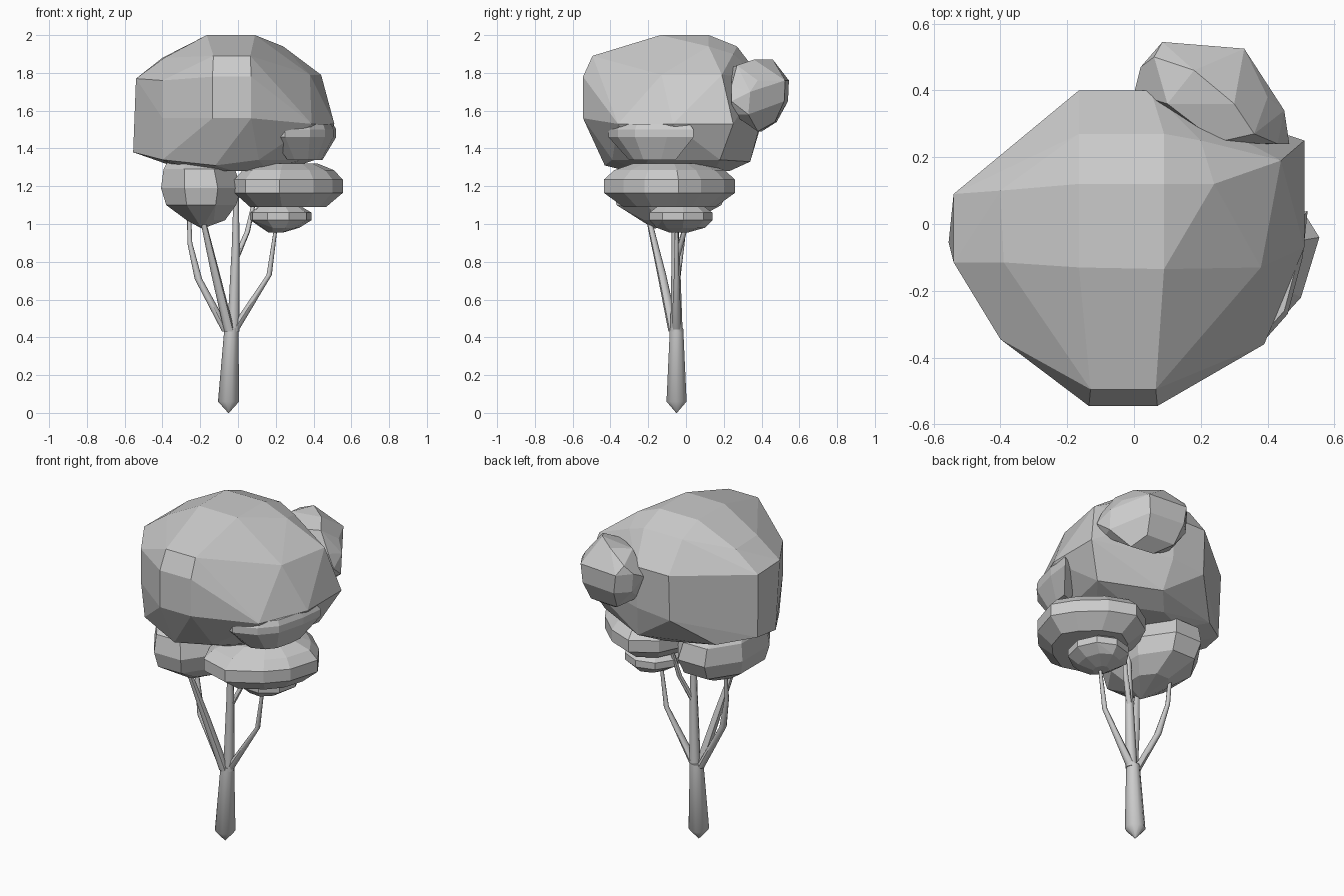
import bpy, bmesh, math


def finish(name, bm):
    bmesh.ops.recalc_face_normals(bm, faces=bm.faces)
    me = bpy.data.meshes.new(name)
    bm.to_mesh(me)
    bm.free()
    ob = bpy.data.objects.new(name, me)
    bpy.context.collection.objects.link(ob)
    return ob


def hull(name, pts, flatten=6):
    """Faceted convex foliage clump; nearly flat triangles are merged."""
    bm = bmesh.new()
    for p in pts:
        bm.verts.new(p)
    res = bmesh.ops.convex_hull(bm, input=bm.verts)
    junk = [g for g in res["geom_interior"] if isinstance(g, bmesh.types.BMVert)]
    bmesh.ops.delete(bm, geom=junk, context='VERTS')
    bmesh.ops.dissolve_limit(bm, angle_limit=math.radians(flatten),
                             verts=bm.verts, edges=bm.edges)
    return finish(name, bm)


def rings(levels, sides, turn=0.0):
    """Points of stacked ellipses: (x, y, z, rx, ry)."""
    out = []
    for x, y, z, rx, ry in levels:
        for i in range(sides):
            a = turn + math.tau * i / sides
            out.append((x + rx * math.cos(a), y + ry * math.sin(a), z))
    return out


def stack(outline, centre, levels):
    """Points of one outline repeated at (z, scale) about a centre."""
    cx, cy = centre
    return [(cx + (x - cx) * s, cy + (y - cy) * s, z)
            for z, s in levels for x, y in outline]


def tube(name, path, radii, sides=8):
    """Tapered smooth limb through a path with horizontal rings."""
    bm = bmesh.new()
    prev = None
    for p, r in zip(path, radii):
        ring = [bm.verts.new((p[0] + r * math.cos(math.tau * i / sides),
                              p[1] + r * math.sin(math.tau * i / sides), p[2]))
                for i in range(sides)]
        if prev:
            for i in range(sides):
                j = (i + 1) % sides
                bm.faces.new((prev[i], prev[j], ring[j], ring[i]))
        else:
            bm.faces.new(ring[::-1])
        prev = ring
    bm.faces.new(prev)
    ob = finish(name, bm)
    bpy.ops.object.select_all(action='DESELECT')
    ob.select_set(True)
    bpy.context.view_layer.objects.active = ob
    bpy.ops.object.shade_smooth_by_angle(angle=math.radians(46))
    return ob


# Trunk with pointed foot
tube("trunk", [(-.05, -.05, 0), (-.05, -.05, .06), (-.035, -.05, .45)],
     [.002, .056, .037], 10)

# Branches
tube("branch_left", [(-.06, -.05, .43), (-.21, -.05, .71), (-.255, -.02, .9), (-.26, 0, 1.1)],
     [.024, .02, .013, .01])
tube("branch_front", [(-.045, -.065, .43), (-.12, -.13, .74), (-.19, -.2, 1.04)],
     [.028, .023, .014])
tube("branch_middle", [(-.025, -.05, .43), (-.012, -.055, .88), (-.01, -.06, 1.15)],
     [.032, .021, .014])
tube("branch_fork", [(-.01, -.05, .82), (.05, -.01, .96), (.09, .02, 1.14)],
     [.017, .014, .01])
tube("branch_right", [(-.02, -.05, .44), (.165, -.05, .73), (.2, -.05, .98)],
     [.026, .014, .009])

# Main canopy
hull("main_canopy", [
    (-.165, .12, 2), (.09, .12, 2), (.09, -.135, 2), (-.165, -.13, 2),
    (.24, .12, 1.94), (.2, .25, 1.9), (-.165, .27, 1.94), (.09, .27, 1.94),
    (-.4, .1, 1.88), (-.39, -.115, 1.88), (-.13, -.495, 1.89), (.065, -.495, 1.89),
    (-.54, .09, 1.76), (-.54, -.115, 1.77), (-.4, .2, 1.77), (-.165, .4, 1.77),
    (.05, .4, 1.77), (.44, .19, 1.79), (.38, -.13, 1.79),
    (-.4, -.345, 1.76), (-.135, -.545, 1.78), (.07, -.545, 1.78),
    (-.135, -.545, 1.56), (.07, -.545, 1.56), (-.4, -.345, 1.56), (.39, -.36, 1.53),
    (.51, -.07, 1.53), (.51, .25, 1.53), (.05, .39, 1.52), (-.165, .39, 1.5),
    (-.555, -.055, 1.38), (-.53, .08, 1.38), (-.4, -.31, 1.34), (-.12, -.43, 1.31),
    (.11, -.39, 1.34), (.33, -.2, 1.34), (.41, .18, 1.34), (.08, .34, 1.33),
    (-.35, .22, 1.34), ] + rings([(-.02, -.04, 1.28, .25, .27)], 8), 3)

# Lump on the back of the canopy
hull("back_lump", [
    (.06, .5, 1.81), (.18, .46, 1.87), (.3, .36, 1.87), (.36, .27, 1.84), (.1, .36, 1.85),
    (.02, .47, 1.76), (.085, .545, 1.76), (.33, .525, 1.76), (.4, .38, 1.76),
    (0, .39, 1.72), (.03, .47, 1.65), (.1, .54, 1.65), (.32, .52, 1.65),
    (.12, .48, 1.54), (.3, .47, 1.54), (.2, .4, 1.49), (.34, .38, 1.49),
    (.06, .36, 1.57), (.25, .24, 1.62), (.25, .245, 1.83), (.43, .24, 1.73),
    (.45, .34, 1.7), (.465, .24, 1.65), (.45, .33, 1.58), (.42, .25, 1.58)])

# Lower foliage clumps
hull("lower_left_clump", rings([
    (-.22, -.08, 1.34, .16, .22), (-.205, -.08, 1.29, .205, .31),
    (-.195, -.08, 1.19, .23, .335), (-.195, -.09, 1.1, .2, .3),
    (-.17, -.09, 1.02, .11, .14)], 8, math.pi / 8) + [(-.19, -.17, .975)])
disk = [(-.02, -.24), (-.02, 0), (.06, .17), (.2, .26), (.35, .2), (.48, .08),
        (.555, -.04), (.5, -.22), (.4, -.33), (.22, -.435), (.04, -.38)]
hull("lower_right_clump", stack(disk, (.26, -.09), [
    (1.32, .55), (1.285, .84), (1.235, 1), (1.165, 1), (1.09, .7)]))
hull("lowest_clump", rings([
    (.22, -.03, 1.09, .12, .13), (.225, -.03, 1.06, .165, .17),
    (.225, -.03, 1.02, .165, .17), (.225, -.03, .98, .1, .13),
    (.2, -.04, .955, .04, .05)], 9, .1))
slab = [(.18, -.39), (.25, -.41), (.38, -.36), (.46, -.27), (.505, -.1),
        (.52, .04), (.4, 0), (.25, -.2)]
hull("side_clump", stack(slab, (.36, -.17), [
    (1.53, .9), (1.5, 1), (1.46, 1), (1.43, .85), (1.34, .55)]))
